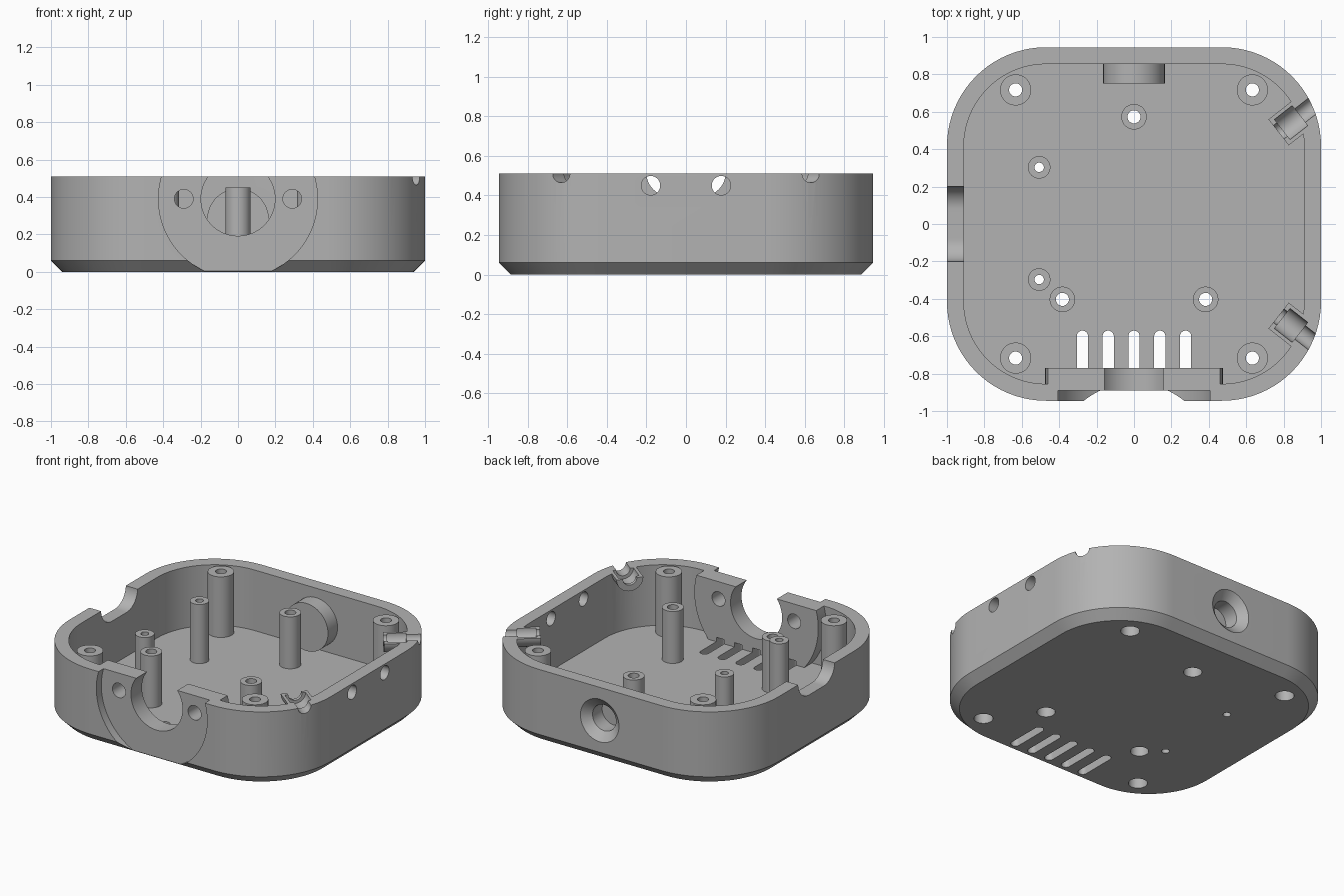
import bpy, bmesh
from math import radians, cos, sin, pi
from mathutils import Matrix, Vector

cube = bpy.data.objects.get("Cube")
if cube:
    bpy.data.objects.remove(cube, do_unlink=True)

TOP, FLOOR = 0.51, 0.09
HX, HY, RAD, WALL = 1.0, 0.945, 0.53, 0.09
helpers = []

mat = bpy.data.materials.new("plain grey")
mat.use_nodes = True
grey = (0.45, 0.45, 0.45, 1)
mat.diffuse_color = grey
mat.node_tree.nodes["Principled BSDF"].inputs["Base Color"].default_value = grey


def add_object(name, bm):
    bmesh.ops.recalc_face_normals(bm, faces=bm.faces[:])
    mesh = bpy.data.meshes.new(name)
    bm.to_mesh(mesh)
    bm.free()
    mesh.materials.append(mat)
    obj = bpy.data.objects.new(name, mesh)
    bpy.context.collection.objects.link(obj)
    return obj


def rounded_prism(name, hx, hy, r, rings, steps=20):
    """Rounded rectangle lofted through (height, inset) rings."""
    bm = bmesh.new()
    loops = []
    for z, inset in rings:
        loop = []
        for q, (sx, sy) in enumerate([(1, 1), (-1, 1), (-1, -1), (1, -1)]):
            for i in range(steps + 1):
                a = (q + i / steps) * pi / 2
                loop.append(bm.verts.new((sx * (hx - r) + (r - inset) * cos(a),
                                          sy * (hy - r) + (r - inset) * sin(a), z)))
        loops.append(loop)
    n = len(loops[0])
    for lo, hi in zip(loops, loops[1:]):
        for i in range(n):
            bm.faces.new((lo[i], lo[(i + 1) % n], hi[(i + 1) % n], hi[i]))
    bm.faces.new(loops[0])
    bm.faces.new(loops[-1])
    return add_object(name, bm)


def cylinder(name, start, end, r1, r2=None, segs=48):
    """Cylinder or cone between two points."""
    start, end = Vector(start), Vector(end)
    axis = end - start
    turn = axis.to_track_quat('Z', 'Y').to_matrix().to_4x4()
    bm = bmesh.new()
    bmesh.ops.create_cone(bm, cap_ends=True, segments=segs, radius1=r1,
                          radius2=r1 if r2 is None else r2, depth=axis.length,
                          matrix=Matrix.Translation((start + end) / 2) @ turn)
    return add_object(name, bm)


def box(name, centre, size):
    bm = bmesh.new()
    bmesh.ops.create_cube(bm, size=1, matrix=Matrix.Translation(centre) @ Matrix.Diagonal((*size, 1)))
    return add_object(name, bm)


def combine(tool, operation):
    mod = body.modifiers.new(tool.name, 'BOOLEAN')
    mod.operation, mod.solver, mod.object = operation, 'EXACT', tool
    tool.hide_render = True
    helpers.append(tool)


def join(tool):
    combine(tool, 'UNION')


def cut(tool):
    combine(tool, 'DIFFERENCE')


# Tray with chamfered base, left tall and trimmed later
body = rounded_prism("enclosure_base", HX, HY, RAD, [(0, 0.06), (0.06, 0), (0.6, 0)])
cut(rounded_prism("cavity", HX - WALL, HY - WALL, RAD - WALL, [(FLOOR, 0), (0.9, 0)]))

# Posts: x, y, outer radius, bore radius, height, counterbore radius
posts = [(sx * 0.633, sy * 0.717, 0.083, 0.035, 0.55, 0.06) for sx in (-1, 1) for sy in (-1, 1)]
posts += [(x, y, 0.068, 0.035, 0.45, 0.058) for x, y in [(0, 0.573), (-0.383, -0.403), (0.383, -0.403)]]
posts += [(-0.507, y, 0.06, 0.025, 0.5, 0) for y in (-0.297, 0.303)]
for x, y, r, _, h, _ in posts:
    join(cylinder("post", (x, y, 0.05), (x, y, h), r))

# Round bosses on the front and back walls
AXIS_Z = 0.39
join(cylinder("front_boss", (0, -0.87, AXIS_Z), (0, -0.77, AXIS_Z), 0.475, segs=96))
join(cylinder("back_boss", (0, 0.75, 0.28), (0, 0.9, 0.28), 0.165))

# Cable cradles at the right-hand corners
DIR = Vector((cos(radians(38)), sin(radians(38)), 0))


def cradle_point(t, side):
    p = Vector((0.773, 0.49, TOP)) + DIR * t
    return Vector((p.x, p.y * side, p.z))


for side in (-1, 1):
    join(cylinder("cradle", cradle_point(0, side), cradle_point(0.155, side), 0.088))

# Trim flush with rim and base
cut(box("rim_trim", (0, 0, TOP + 0.5), (3, 3, 1)))
cut(box("base_trim", (0, 0, -0.5), (3, 3, 1)))

# Post bores and screw-head counterbores
for x, y, _, bore, _, head in posts:
    cut(cylinder("bore", (x, y, -0.1), (x, y, 0.8), bore, segs=32))
    if head:
        cut(cylinder("counterbore", (x, y, -0.1), (x, y, 0.2), head, segs=32))

# Front recess, main opening and screw holes
cut(cylinder("front_recess", (0, -1.2, AXIS_Z), (0, -0.89, AXIS_Z), 0.425, segs=96))
cut(cylinder("front_opening", (0, -1.2, AXIS_Z), (0, -0.6, AXIS_Z), 0.198, segs=64))
for x in (-0.29, 0.29):
    cut(cylinder("front_screw_hole", (x, -1.2, AXIS_Z), (x, -0.6, AXIS_Z), 0.05, segs=32))

# Countersunk blind hole in the back
cut(cylinder("back_countersink", (0, 0.995, 0.28), (0, 0.895, 0.28), 0.206, 0.09))
cut(cylinder("back_pocket", (0, 0.92, 0.28), (0, 0.79, 0.28), 0.09))

# Cradle channels
for side in (-1, 1):
    cut(cylinder("wide_channel", cradle_point(0.025, side), cradle_point(0.145, side), 0.068))
    cut(cylinder("narrow_channel", cradle_point(-0.1, side), cradle_point(0.4, side), 0.046))

# Side holes on one wall, rounded notch on the other
for y in (-0.178, 0.178):
    cut(cylinder("side_hole", (0.8, y, 0.45), (1.2, y, 0.45), 0.048, segs=32))
notch = rounded_prism("side_notch", 0.2, 0.2, 0.12, [(-1.2, 0), (-0.8, 0)])
notch.data.transform(Matrix.Translation((0, 0, 0.595)) @ Matrix(((0, 0, 1, 0), (1, 0, 0, 0),
                                                                (0, 1, 0, 0), (0, 0, 0, 1))))
cut(notch)

# Floor vent slots
for i in range(-2, 3):
    slot = rounded_prism("vent_slot", 0.03, 0.145, 0.0299, [(-0.1, 0), (0.12, 0)], steps=8)
    slot.data.transform(Matrix.Translation((i * 0.138, -0.715, 0)))
    cut(slot)

# Bake the cuts and remove the helpers
bpy.context.view_layer.update()
graph = bpy.context.evaluated_depsgraph_get()
result = bpy.data.meshes.new_from_object(body.evaluated_get(graph))
body.modifiers.clear()
body.data = result
for tool in helpers:
    bpy.data.objects.remove(tool, do_unlink=True)
result.materials.clear()
result.materials.append(mat)
result.polygons.foreach_set("material_index", [0] * len(result.polygons))

bpy.ops.object.select_all(action='DESELECT')
body.select_set(True)
bpy.context.view_layer.objects.active = body
bpy.ops.object.shade_smooth_by_angle(angle=radians(30))
